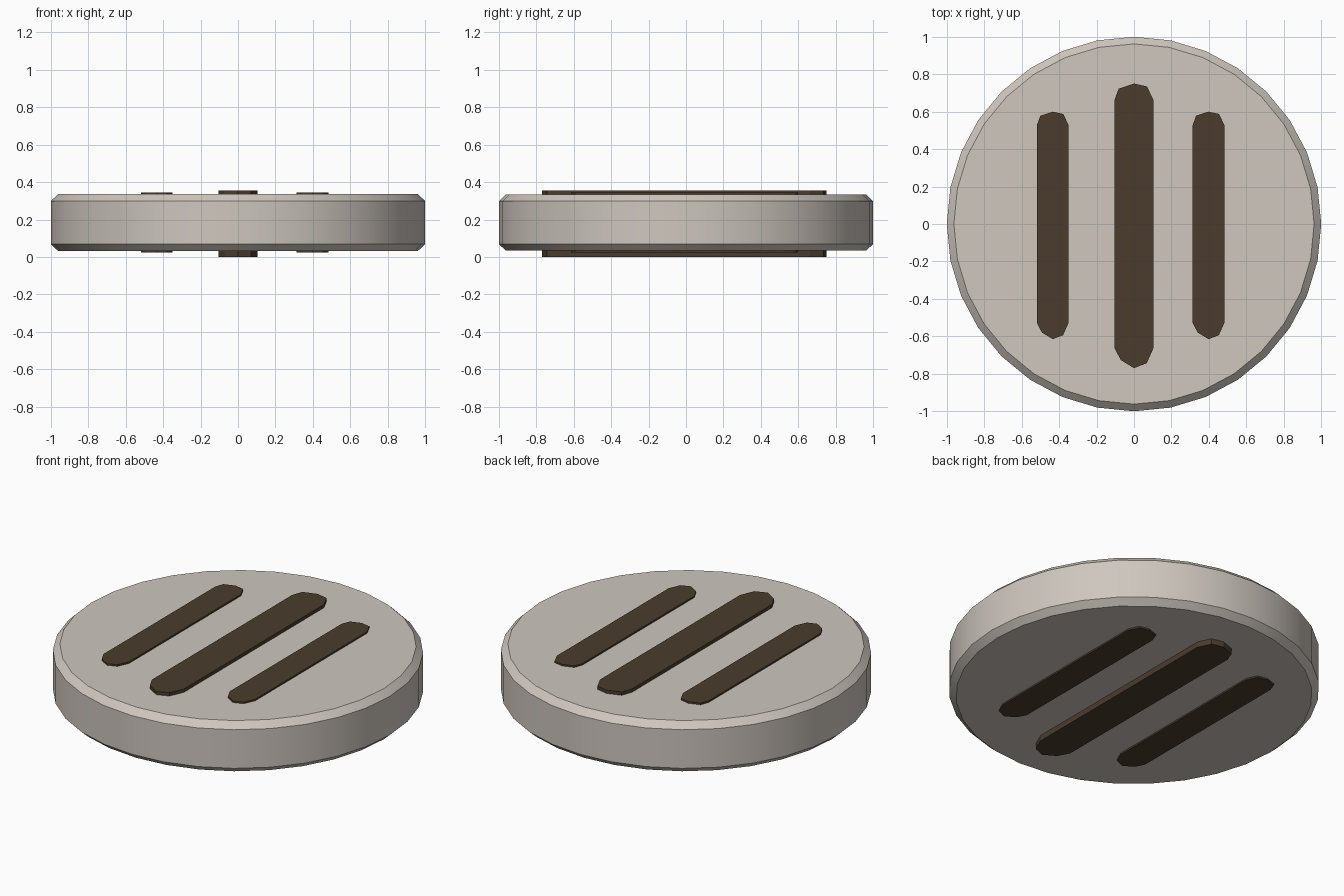
import bpy, bmesh
from math import cos, sin, tau

if "Cube" in bpy.data.objects:
    bpy.data.objects.remove(bpy.data.objects["Cube"])


def material(name, rgb):
    m = bpy.data.materials.new(name)
    m.diffuse_color = (*rgb, 1)
    m.use_nodes = True
    m.node_tree.nodes["Principled BSDF"].inputs["Base Color"].default_value = m.diffuse_color
    return m


def lathe(name, profile, sides, mat):
    """Closed solid from (radius, z) rings, bottom to top."""
    bm = bmesh.new()
    rings = [[bm.verts.new((r * cos(tau * i / sides), r * sin(tau * i / sides), z))
              for i in range(sides)] for r, z in profile]
    for low, high in zip(rings, rings[1:]):
        for i in range(sides):
            j = (i + 1) % sides
            bm.faces.new((low[i], low[j], high[j], high[i])).smooth = True
    bm.faces.new(rings[0][::-1])
    bm.faces.new(rings[-1])
    # keep chamfer and cap borders crisp
    for e in bm.edges:
        if abs(e.verts[0].co.z - e.verts[1].co.z) < 1e-5:
            e.smooth = False
    return finish(name, bm, mat)


def prism(name, outline, z0, z1, mat):
    """Extrude a counter-clockwise outline between two heights."""
    bm = bmesh.new()
    low = [bm.verts.new((x, y, z0)) for x, y in outline]
    high = [bm.verts.new((x, y, z1)) for x, y in outline]
    n = len(outline)
    bm.faces.new(low[::-1])
    bm.faces.new(high)
    for i in range(n):
        j = (i + 1) % n
        bm.faces.new((low[i], low[j], high[j], high[i]))
    return finish(name, bm, mat)


def finish(name, bm, mat):
    me = bpy.data.meshes.new(name)
    bm.to_mesh(me)
    bm.free()
    me.materials.append(mat)
    ob = bpy.data.objects.new(name, me)
    bpy.context.collection.objects.link(ob)
    return ob


def bar_outline(cx, w, straight, top, bottom):
    """Slim bar with faceted, slightly uneven round ends."""
    t, b = top - straight, bottom + straight
    pts = [(w, -straight), (0.65 * w, -straight + 0.76 * b), (0, bottom),
           (-0.68 * w, -straight + 0.6 * b), (-w, -straight),
           (-w, straight), (-0.78 * w, straight + 0.7 * t), (0, top),
           (0.66 * w, straight + 0.83 * t), (w, straight)]
    return [(cx + x, y) for x, y in pts]


stone = material("pale_stone", (0.62, 0.57, 0.52))
brown = material("dark_brown", (0.07, 0.046, 0.026))

# Chamfered round disc
lathe("disc", [(0.962, 0.033), (1, 0.068), (1, 0.298), (0.962, 0.335)], 32, stone)

# Bars showing on both faces
prism("centre_bar", bar_outline(0, 0.105, 0.66, 0.75, -0.77), 0, 0.355, brown)
for name, cx in (("left_bar", -0.434), ("right_bar", 0.398)):
    prism(name, bar_outline(cx, 0.085, 0.527, 0.60, -0.615), 0.024, 0.345, brown)
